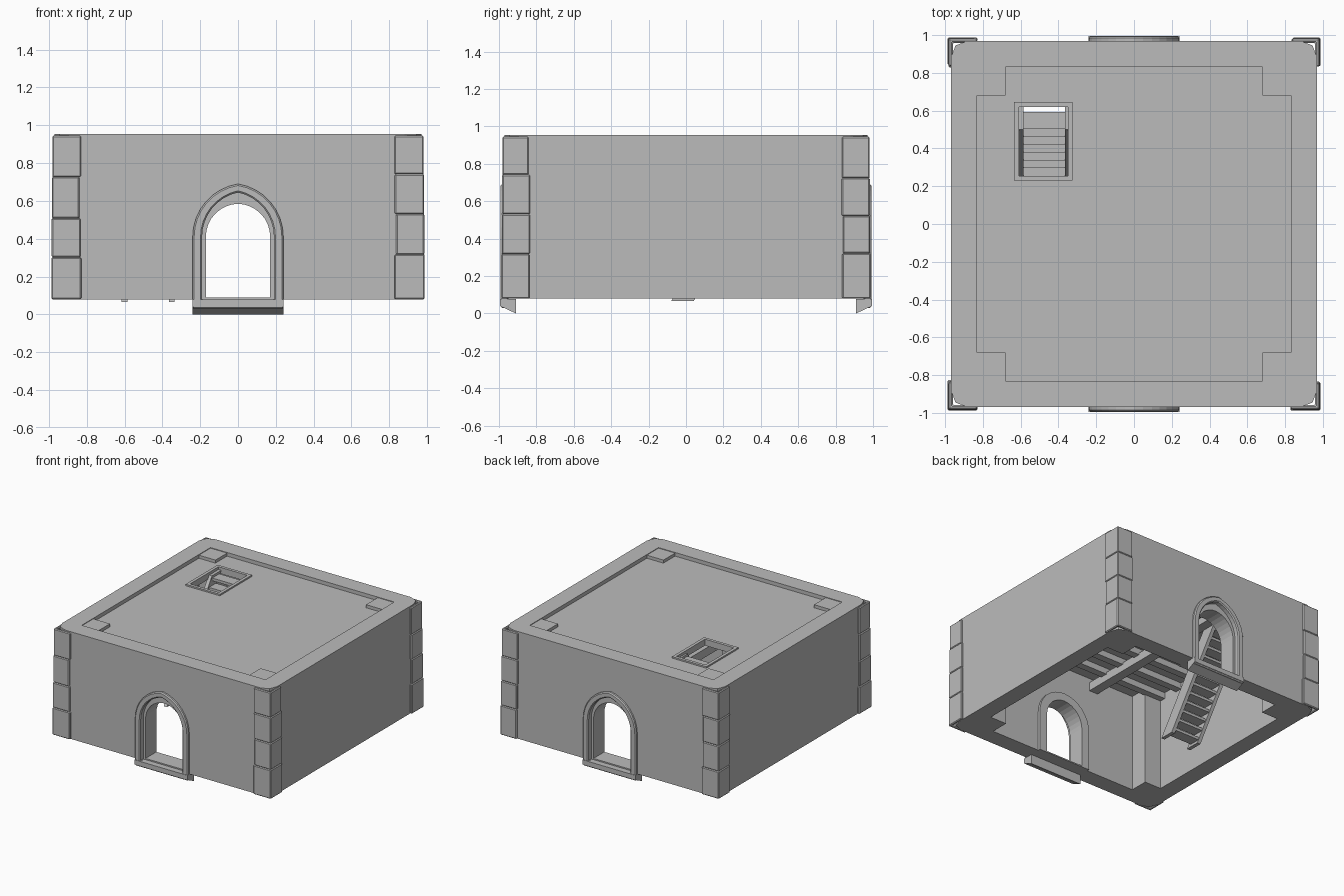
import bpy, bmesh, math, random
from mathutils import Vector

random.seed(4)
cube = bpy.data.objects.get("Cube")
if cube:
    bpy.data.objects.remove(cube, do_unlink=True)

GREY = (0.5, 0.5, 0.5, 1)
stone = bpy.data.materials.new("grey_stone")
stone.use_nodes = True
stone.diffuse_color = GREY
stone.node_tree.nodes["Principled BSDF"].inputs["Base Color"].default_value = GREY


def finish(bm, name):
    bmesh.ops.recalc_face_normals(bm, faces=bm.faces)
    mesh = bpy.data.meshes.new(name)
    bm.to_mesh(mesh)
    bm.free()
    mesh.materials.append(stone)
    ob = bpy.data.objects.new(name, mesh)
    bpy.context.collection.objects.link(ob)
    return ob


def prism(name, pts, lo, hi, axis="z"):
    """Extrude a 2D outline along an axis."""
    place = {"x": lambda a, b, t: (t, a, b),
             "y": lambda a, b, t: (a, t, b),
             "z": lambda a, b, t: (a, b, t)}[axis]
    bm = bmesh.new()
    face = bm.faces.new([bm.verts.new(place(a, b, lo)) for a, b in pts])
    out = bmesh.ops.extrude_face_region(bm, geom=[face])
    top = [v for v in out["geom"] if isinstance(v, bmesh.types.BMVert)]
    bmesh.ops.translate(bm, verts=top, vec=Vector(place(0, 0, hi - lo)))
    return finish(bm, name)


def box(name, x, y, z):
    pts = [(x[0], y[0]), (x[1], y[0]), (x[1], y[1]), (x[0], y[1])]
    return prism(name, pts, z[0], z[1])


def ring(name, outer, inner, y0, y1):
    """Closed frame between two matching outlines in xz."""
    bm = bmesh.new()
    loops = [[bm.verts.new((x, y, z)) for x, z in pts]
             for pts, y in ((outer, y0), (inner, y0), (inner, y1), (outer, y1))]
    n = len(outer)
    for k in range(4):
        a, b = loops[k], loops[(k + 1) % 4]
        for i in range(n):
            j = (i + 1) % n
            bm.faces.new((a[i], a[j], b[j], b[i]))
    return finish(bm, name)


def arch(w, base, spring, apex, steps=8):
    """Pointed arch outline; round when the rise equals the half width."""
    h = apex - spring
    r = (h * h + w * w) / (2 * w)
    end = math.atan2(h, r - w) if r > w else math.pi / 2
    right = [(w - r + r * math.cos(end * i / steps), spring + r * math.sin(end * i / steps))
             for i in range(steps)]
    left = [(-x, z) for x, z in reversed(right)]
    return [(w, base)] + right + [(0, apex)] + left + [(-w, base)]


def apply_modifier(ob, mod):
    bpy.ops.object.select_all(action="DESELECT")
    bpy.context.view_layer.objects.active = ob
    ob.select_set(True)
    bpy.ops.object.modifier_apply(modifier=mod.name)


def cut(ob, cutter):
    mod = ob.modifiers.new("cut", "BOOLEAN")
    mod.operation, mod.solver, mod.object = "DIFFERENCE", "EXACT", cutter
    apply_modifier(ob, mod)
    bpy.data.objects.remove(cutter, do_unlink=True)


def bevel(ob, width):
    mod = ob.modifiers.new("bevel", "BEVEL")
    mod.width, mod.segments, mod.limit_method = width, 1, "ANGLE"
    apply_modifier(ob, mod)


def four_fold(quarter):
    pts = []
    for _ in range(4):
        pts += quarter
        quarter = [(-y, x) for x, y in quarter]
    return pts


BASE, TOP, OUT, IN, PIER = 0.08, 0.955, 0.97, 0.83, 0.68
FLOOR, CEIL = 0.925, 0.885
HX, HY = (-0.61, -0.35), (0.255, 0.62)

# walls with rounded corners, inner corner piers and recessed roof
walls = prism("walls", four_fold([(OUT, 0.88), (0.945, 0.945), (0.88, OUT)]), BASE, TOP)
cut(walls, prism("cutter", four_fold([(IN, PIER), (PIER, PIER), (PIER, IN)]), -0.1, CEIL))
cut(walls, box("cutter", (-IN, IN), (-IN, IN), (FLOOR, 1.2)))
cut(walls, box("cutter", HX, HY, (0.7, 1.2)))
cut(walls, prism("cutter", arch(0.19, -0.1, 0.41, 0.645), -1.2, 1.2, "y"))

# low squares in the roof corners
for sx in (-1, 1):
    for sy in (-1, 1):
        box("roof_corner_pad", sorted((sx * PIER, sx * IN)), sorted((sy * PIER, sy * IN)),
            (FLOOR - 0.01, TOP - 0.005))

# hatch trim
t = 0.025
for x in ((HX[0] - t, HX[0]), (HX[1], HX[1] + t)):
    box("hatch_trim_side", x, (HY[0] - t, HY[1] + t), (FLOOR - 0.01, FLOOR + 0.012))
for y in ((HY[0] - t, HY[0]), (HY[1], HY[1] + t)):
    box("hatch_trim_end", HX, y, (FLOOR - 0.01, FLOOR + 0.012))

# doorways at the front and back
for s, side in ((-1, "front"), (1, "back")):
    frame = ring(side + "_door_frame", arch(0.24, 0.03, 0.41, 0.69),
                 arch(0.19, 0.075, 0.41, 0.645), s * 0.992, s * 0.95)
    bevel(frame, 0.008)
    ring(side + "_door_lining", arch(0.24, BASE, 0.41, 0.65),
         arch(0.17, 0.09, 0.41, 0.585), s * 0.95, s * 0.81)
    prism(side + "_door_sill",
          [(s * 0.995, 0.078), (s * 0.995, 0.04), (s * 0.91, 0), (s * 0.91, 0.078)],
          -0.24, 0.24, "x")

# stacked corner stones: thin L-shaped blocks with slightly uneven edges
for sx in (-1, 1):
    for sy in (-1, 1):
        joints = [BASE] + [z + random.uniform(-0.015, 0.015) for z in (0.31, 0.52, 0.73)] + [0.945]
        for k in range(4):
            o = 0.987 - 0.002 * k
            a, b = (0.832 + random.uniform(-0.006, 0.01) for _ in range(2))
            i = o - 0.022
            pts = [(a, o), (o, o), (o, b), (i, b), (i, i), (a, i)]
            block = prism("corner_stone", [(sx * x, sy * y) for x, y in pts],
                          joints[k], joints[k + 1])
            bevel(block, 0.006)

# ceiling beams and cross joists, kept clear of the hatch
for x in (-0.3, 0.3):
    box("ceiling_beam", (x - 0.04, x + 0.04), (-IN, IN), (0.78, 0.85))
for k in range(8):
    y = -0.66 + k * 0.19
    start = -0.3 if HY[0] - 0.04 < y < HY[1] + 0.04 else -IN
    box("ceiling_joist", (start, IN), (y - 0.03, y + 0.03), (0.835, CEIL + 0.01))

# open stair rising to the hatch
foot, head, low, high = -0.08, 0.5, 0.065, 0.915
for x in ((-0.615, -0.585), (-0.365, -0.335)):
    prism("stair_stringer", [(foot, low), (foot + 0.12, low), (head + 0.12, high), (head, high)],
          x[0], x[1], "x")
STEPS = 14
for k in range(STEPS):
    f = (k + 0.7) / STEPS
    y, z = foot + 0.06 + f * (head - foot), low + f * (high - low)
    box("stair_tread", (-0.595, -0.355), (y - 0.045, y + 0.045), (z - 0.022, z))
